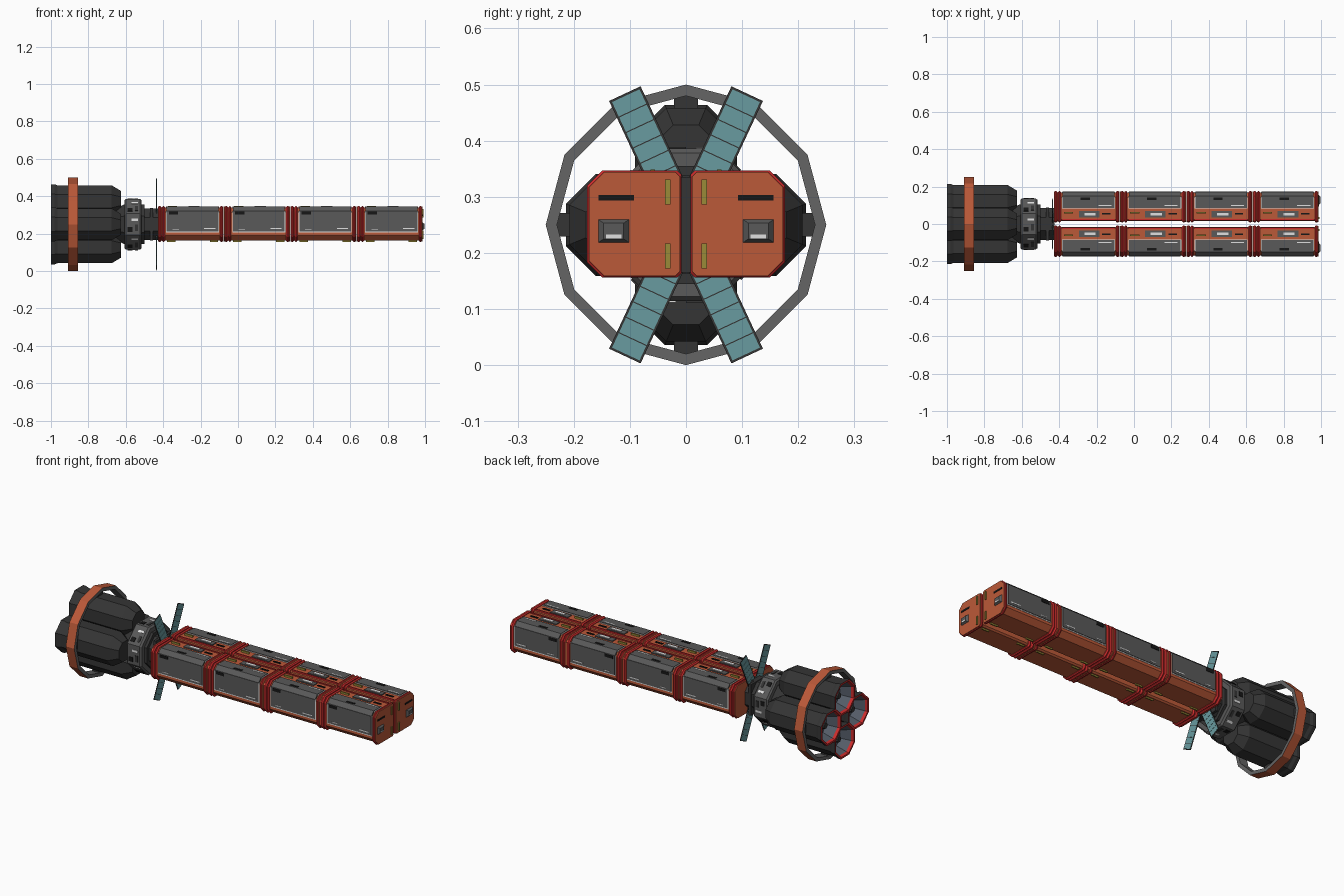
import bpy, bmesh, math
from mathutils import Matrix, Vector

if "Cube" in bpy.data.objects:
    bpy.data.objects.remove(bpy.data.objects["Cube"])

CZ = 0.25  # height of the ship's long axis


def material(name, r, g, b):
    m = bpy.data.materials.new(name)
    m.diffuse_color = (r, g, b, 1)
    m.use_nodes = True
    m.node_tree.nodes["Principled BSDF"].inputs["Base Color"].default_value = m.diffuse_color
    return m


ORANGE = material("orange paint", 0.50, 0.10, 0.04)
RED = material("red trim", 0.60, 0.025, 0.025)
GREY = material("panel grey", 0.10, 0.10, 0.10)
DARK = material("dark hull", 0.035, 0.035, 0.035)
BLACK = material("black slot", 0.008, 0.008, 0.008)
STEEL = material("ring grey", 0.13, 0.13, 0.13)
WHITE = material("white marking", 0.75, 0.75, 0.75)
YELLOW = material("yellow handle", 0.32, 0.26, 0.04)
TEAL = material("solar teal", 0.14, 0.33, 0.35)
BLUE = material("nozzle blue grey", 0.09, 0.11, 0.14)


def finish(name, bm, mats):
    bmesh.ops.recalc_face_normals(bm, faces=bm.faces)
    me = bpy.data.meshes.new(name)
    bm.to_mesh(me)
    bm.free()
    for m in mats:
        me.materials.append(m)
    ob = bpy.data.objects.new(name, me)
    bpy.context.collection.objects.link(ob)
    return ob


def loft(name, sections, mats, bands=None, closed=False):
    """Skin (x, [(y, z), ...]) sections; bands gives a material per strip."""
    bm = bmesh.new()
    rings = [[bm.verts.new((x, y, z)) for y, z in pts] for x, pts in sections]
    n = len(rings[0])
    pairs = list(zip(rings, rings[1:]))
    if closed:
        pairs.append((rings[-1], rings[0]))
    for k, (a, b) in enumerate(pairs):
        for i in range(n):
            j = (i + 1) % n
            f = bm.faces.new((a[i], a[j], b[j], b[i]))
            f.material_index = bands[k] if bands else 0
    if not closed:
        bm.faces.new(rings[0]).material_index = bands[0] if bands else 0
        bm.faces.new(rings[-1]).material_index = bands[-1] if bands else 0
    return finish(name, bm, mats)


def box(name, x, y, z, mat, rot=0.0):
    """Box from (low, high) ranges, optionally turned about the ship's axis."""
    bm = bmesh.new()
    bmesh.ops.create_cube(bm, size=1)
    for v in bm.verts:
        v.co = Vector([(r[0] + r[1]) / 2 + c * abs(r[1] - r[0])
                       for c, r in zip(v.co, (x, y, z))])
    if rot:
        t = Matrix.Translation((0, 0, CZ))
        bm.transform(t @ Matrix.Rotation(rot, 4, 'X') @ t.inverted())
    return finish(name, bm, [mat])


def circle(r, n, cy=0.0, cz=CZ, phase=0.0):
    return [(cy + r * math.cos(phase + math.tau * i / n),
             cz + r * math.sin(phase + math.tau * i / n)) for i in range(n)]


EIGHTH = math.pi / 8
FLAT = 1 / math.cos(EIGHTH)  # octagon radius from its flat distance


def octagon(r, cy=0.0, cz=CZ):
    return circle(r * FLAT, 8, cy, cz, EIGHTH)


# ---- engine ring: orange band outside, grey sides ----
loft("engine_ring",
     [(-0.908, circle(0.25, 12)), (-0.855, circle(0.25, 12)),
      (-0.855, circle(0.23, 12)), (-0.908, circle(0.23, 12))],
     [ORANGE, STEEL], [0, 1, 1, 1], closed=True)

# ---- four engines with hollow nozzles and struts to the ring ----
for k in range(4):
    a = k * math.pi / 2
    cy, cz = 0.123 * math.cos(a), CZ + 0.123 * math.sin(a)
    profile = [(-0.625, 0.055), (-0.675, 0.085), (-0.90, 0.085), (-0.965, 0.085),
               (-0.98, 0.091), (-1.0, 0.091), (-1.0, 0.081), (-0.985, 0.076),
               (-0.93, 0.055)]
    loft("engine", [(x, octagon(r, cy, cz)) for x, r in profile],
         [DARK, RED, BLUE], [0, 0, 0, 0, 0, 1, 1, 2])
    loft("engine_igniter", [(-0.935, octagon(0.025, cy, cz)),
                            (-0.965, octagon(0.015, cy, cz))], [DARK])
    box("ring_strut", (-0.9, -0.863), (0.195, 0.238), (CZ - 0.021, CZ + 0.021), DARK, a)

# ---- core, collar and neck ----
loft("core", [(-0.92, octagon(0.05)), (-0.68, octagon(0.07)),
              (-0.61, octagon(0.105)), (-0.5, octagon(0.105))], [DARK])
loft("collar", [(-0.608, octagon(0.128)), (-0.6, octagon(0.136)),
                (-0.525, octagon(0.136)), (-0.515, octagon(0.128))], [GREY])
loft("neck", [(-0.52, octagon(0.085)), (-0.425, octagon(0.085))], [DARK])
box("neck_rib", (-0.47, -0.455), (-0.088, 0.088), (CZ - 0.088, CZ + 0.088), DARK)
for k in range(8):
    a = k * math.pi / 4
    box("collar_window", (-0.59, -0.565), (0.13, 0.139), (CZ + 0.015, CZ + 0.04), BLACK, a)
    box("collar_marking", (-0.57, -0.535), (0.13, 0.138), (CZ - 0.03, CZ - 0.018), WHITE, a)
    box("collar_vent", (-0.55, -0.535), (0.13, 0.139), (CZ, CZ + 0.035), DARK, a)

# ---- four solar panels, five cells each ----
for deg in (65, 115, 245, 295):
    a = math.radians(deg)
    box("solar_frame", (-0.4365, -0.4335), (0.07, 0.258), (CZ - 0.031, CZ + 0.031), DARK, a)
    step = 0.182 / 6
    for c in range(6):
        r0 = 0.073 + c * step
        box("solar_cell", (-0.4375, -0.4325), (r0 + 0.001, r0 + step - 0.001),
            (CZ - 0.027, CZ + 0.027), TEAL, a)


# ---- cargo modules: two rows of four ----
def cargo_profile(s, d):
    """Box cross-section with big outer and small inner chamfers, inset by d."""
    y0, y1, z0, z1 = 0.008 + d, 0.176 - d, 0.156 + d, 0.347 - d
    c, e = 0.027, 0.008
    pts = [(y0 + e, z0), (y1 - c, z0), (y1, z0 + c), (y1, z1 - c),
           (y1 - c, z1), (y0 + e, z1), (y0, z1 - e), (y0, z0 + e)]
    return [(s * y, z) for y, z in pts]


def flange(x0, x1, s):
    loft("red_flange", [(x0, cargo_profile(s, 0.005)), (x0 + 0.006, cargo_profile(s, 0)),
                        (x1 - 0.006, cargo_profile(s, 0)), (x1, cargo_profile(s, 0.005))], [RED])


for s in (-1, 1):
    def plate(name, x, y, z, mat):
        box(name, x, (s * y[0], s * y[1]), z, mat)

    for i in range(4):
        x0 = -0.427 + 0.3545 * i
        x1 = x0 + 0.348
        loft("cargo_body", [(x0 - 0.001, cargo_profile(s, 0.008)),
                            (x1 + 0.001, cargo_profile(s, 0.008))], [ORANGE])
        flange(x0, x0 + 0.018, s)
        flange(x0 + 0.021, x0 + 0.036, s)
        flange(x1 - 0.018, x1, s)
        a, b = x0 + 0.042, x1 - 0.022
        # outer side panel
        plate("side_panel_border", (a, b), (0.165, 0.170), (0.206, 0.322), WHITE)
        plate("side_panel", (a + 0.004, b - 0.004), (0.165, 0.173), (0.212, 0.322), GREY)
        plate("side_slot", (a + 0.015, a + 0.065), (0.17, 0.175), (0.302, 0.318), BLACK)
        plate("side_marking", (b - 0.08, b - 0.02), (0.17, 0.1745), (0.224, 0.230), WHITE)
        plate("side_marking", (b - 0.25, b - 0.215), (0.17, 0.1745), (0.222, 0.226), WHITE)
        # panel strip over the upper chamfer
        loft("chamfer_panel", [(x, [(s * 0.173, 0.32), (s * 0.149, 0.344),
                                    (s * 0.14, 0.335), (s * 0.164, 0.311)])
                               for x in (a + 0.004, b - 0.004)], [GREY])
        # outer half of the top
        plate("top_panel_border", (a, b), (0.082, 0.147), (0.335, 0.341), WHITE)
        plate("top_panel", (a + 0.004, b - 0.004), (0.086, 0.149), (0.335, 0.344), GREY)
        plate("top_slot", (a + 0.1, a + 0.15), (0.128, 0.142), (0.34, 0.346), BLACK)
        plate("top_marking", (b - 0.09, b - 0.02), (0.096, 0.102), (0.34, 0.345), WHITE)
        # fittings on the inner half of the top
        plate("top_hatch", (a + 0.09, a + 0.2), (0.035, 0.07), (0.335, 0.344), GREY)
        plate("top_hatch_label", (a + 0.12, a + 0.18), (0.045, 0.06), (0.34, 0.347), WHITE)
        plate("top_vent", (a + 0.215, a + 0.26), (0.05, 0.06), (0.335, 0.343), BLACK)
        plate("top_handle", (a + 0.01, a + 0.06), (0.055, 0.063), (0.335, 0.349), YELLOW)
        plate("top_rail", (a, b), (0.02, 0.027), (0.335, 0.344), RED)
        # handles underneath
        for h in (a + 0.005, b - 0.05):
            plate("bottom_handle", (h, h + 0.045), (0.03, 0.037), (0.156, 0.17), YELLOW)

        # end caps, with handles, slot and hatch at both ends
        for xe, d in ((x0, -1), (x1, 1)):
            loft("end_cap", [(xe - d * 0.004, cargo_profile(s, 0.003)),
                             (xe + d * 0.002, cargo_profile(s, 0.003))], [ORANGE])
            if d < 0 or i < 3:
                continue
            for z in (0.172, 0.286):
                plate("end_handle", (xe, xe + 0.008), (0.028, 0.037), (z, z + 0.045), YELLOW)
            plate("end_slot", (xe, xe + 0.004), (0.093, 0.156), (0.293, 0.303), BLACK)
            yc, zc = s * 0.129, 0.239
            loft("end_hatch", [(x, [(yc - w, zc - h), (yc + w, zc - h),
                                    (yc + w, zc + h), (yc - w, zc + h)])
                               for x, w, h in ((xe, 0.029, 0.022), (xe + 0.012, 0.018, 0.014))],
                 [GREY])
            plate("end_hatch_label", (xe + 0.01, xe + 0.013), (0.115, 0.143), (0.226, 0.233), WHITE)
